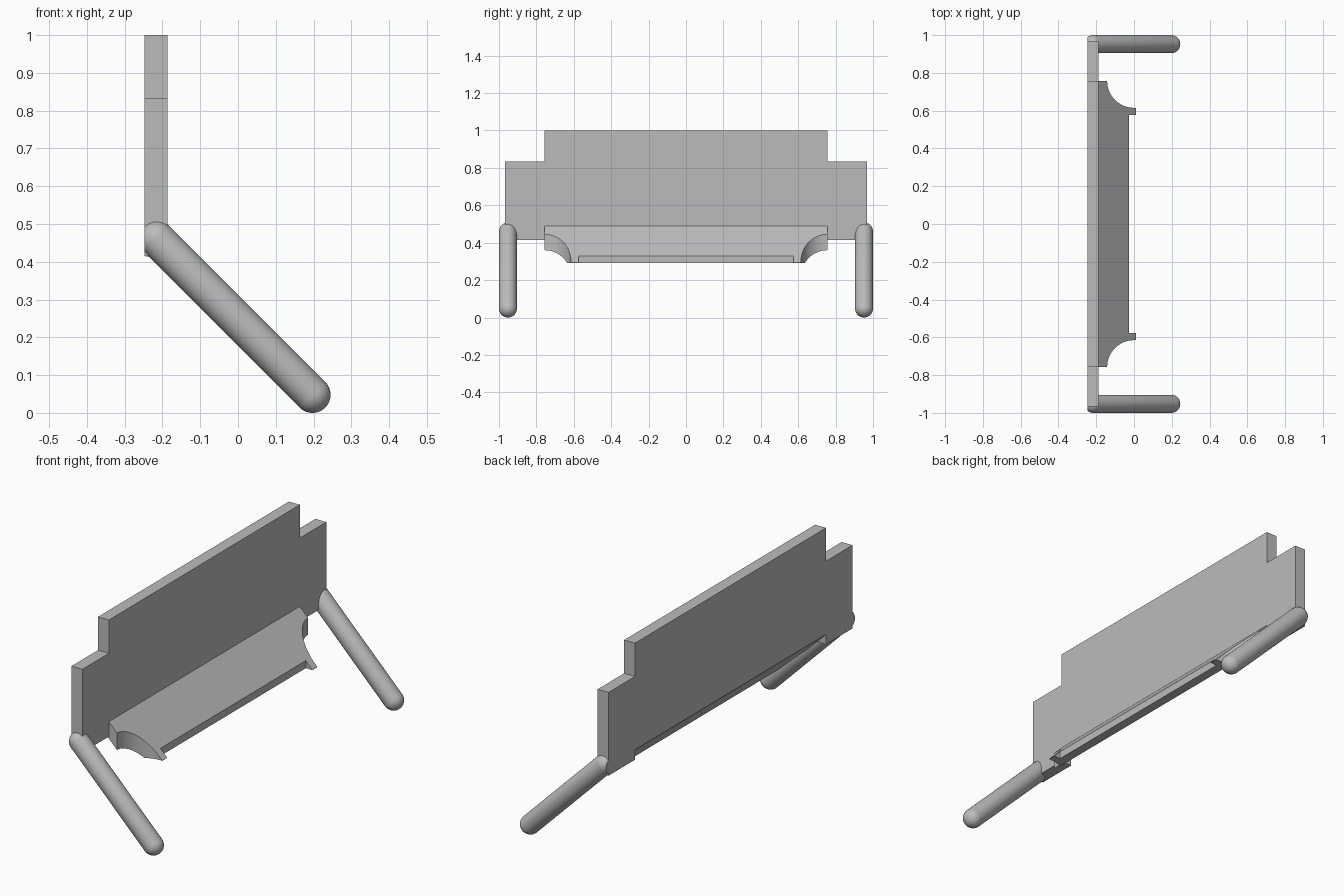
import bpy, bmesh, math
from mathutils import Matrix, Vector

cube = bpy.data.objects.get("Cube")
if cube:
    bpy.data.objects.remove(cube, do_unlink=True)

grey = bpy.data.materials.new("plain_grey")
grey.use_nodes = True
COLOUR = (0.5, 0.5, 0.5, 1)
grey.diffuse_color = COLOUR
grey.node_tree.nodes["Principled BSDF"].inputs["Base Color"].default_value = COLOUR

BACK, FRONT = -0.247, -0.187      # panel faces
HALF = 0.757                      # half length of the seat
TOP_SUM, LOW_SUM = 0.303, 0.218   # x + z on the seat's sloping faces


def finish(bm, name, smooth=False):
    bmesh.ops.recalc_face_normals(bm, faces=bm.faces)
    mesh = bpy.data.meshes.new(name)
    bm.to_mesh(mesh)
    bm.free()
    mesh.materials.append(grey)
    obj = bpy.data.objects.new(name, mesh)
    bpy.context.collection.objects.link(obj)
    if smooth:
        mesh.shade_smooth()
        mesh.set_sharp_from_angle(angle=math.radians(35))
    return obj


def prism(points, offset):
    """Extrude a flat outline along an offset; return the mesh and its far vertices."""
    bm = bmesh.new()
    face = bm.faces.new([bm.verts.new(p) for p in points])
    geom = bmesh.ops.extrude_face_region(bm, geom=[face], use_keep_orig=True)["geom"]
    far = [g for g in geom if isinstance(g, bmesh.types.BMVert)]
    bmesh.ops.translate(bm, vec=offset, verts=far)
    return bm


def trim(bm, point, normal):
    """Cut away everything on the normal's side and cap the opening."""
    geom = bm.verts[:] + bm.edges[:] + bm.faces[:]
    bmesh.ops.bisect_plane(bm, geom=geom, dist=1e-5, plane_co=point,
                           plane_no=normal, clear_outer=True)
    rim = [e for e in bm.edges if e.is_boundary]
    bmesh.ops.edgeloop_fill(bm, edges=rim)


# Upright panel: stepped top, bottom bevelled to follow the seat's underside
half = [(HALF, 0.45), (HALF, 0.415), (0.967, 0.415),
        (0.967, 0.833), (HALF, 0.833), (HALF, 1.0)]
outline = half + [(-y, z) for y, z in reversed(half)]
bm = prism([(BACK, y, z) for y, z in outline], (FRONT - BACK, 0, 0))
for v in bm.verts:
    if abs(v.co.z - 0.45) < 1e-4:
        v.co.z = LOW_SUM - v.co.x
finish(bm, "back_panel")

# Sloping seat: plan outline with scooped corners and two small front tabs
R = 0.142
side = [(-0.027, 0.576), (0.01, 0.576), (0.01, HALF - R)]
for i in range(17):
    a = math.pi / 2 * i / 16
    side.append((-R * math.sin(a), HALF - R * math.cos(a)))
side.append((FRONT, HALF))
plan = side + [(x, -y) for x, y in reversed(side)]
bm = prism([(x, y, 0) for x, y in plan], (0, 0, 1))
trim(bm, (TOP_SUM, 0, 0), (1, 0, 1))
trim(bm, (LOW_SUM, 0, 0), (-1, 0, -1))
trim(bm, (0, 0, 0.292), (0, 0, -1))
finish(bm, "sloping_seat")

# Round-ended legs, trimmed flush with the panel's back face
start, end = Vector((-0.215, 0, 0.46)), Vector((0.197, 0, 0.048))
for name, sign in (("left_leg", 1), ("right_leg", -1)):
    bm = bmesh.new()
    bmesh.ops.create_uvsphere(bm, u_segments=32, v_segments=23, radius=0.048)
    for v in bm.verts:
        v.co.z += math.copysign((end - start).length / 2, v.co.z)
    place = Matrix.Translation((start + end) / 2 + Vector((0, sign * 0.952, 0)))
    bm.transform(place @ Matrix.Rotation(math.radians(135), 4, "Y"))
    trim(bm, (BACK, 0, 0), (-1, 0, 0))
    finish(bm, name, smooth=True)
